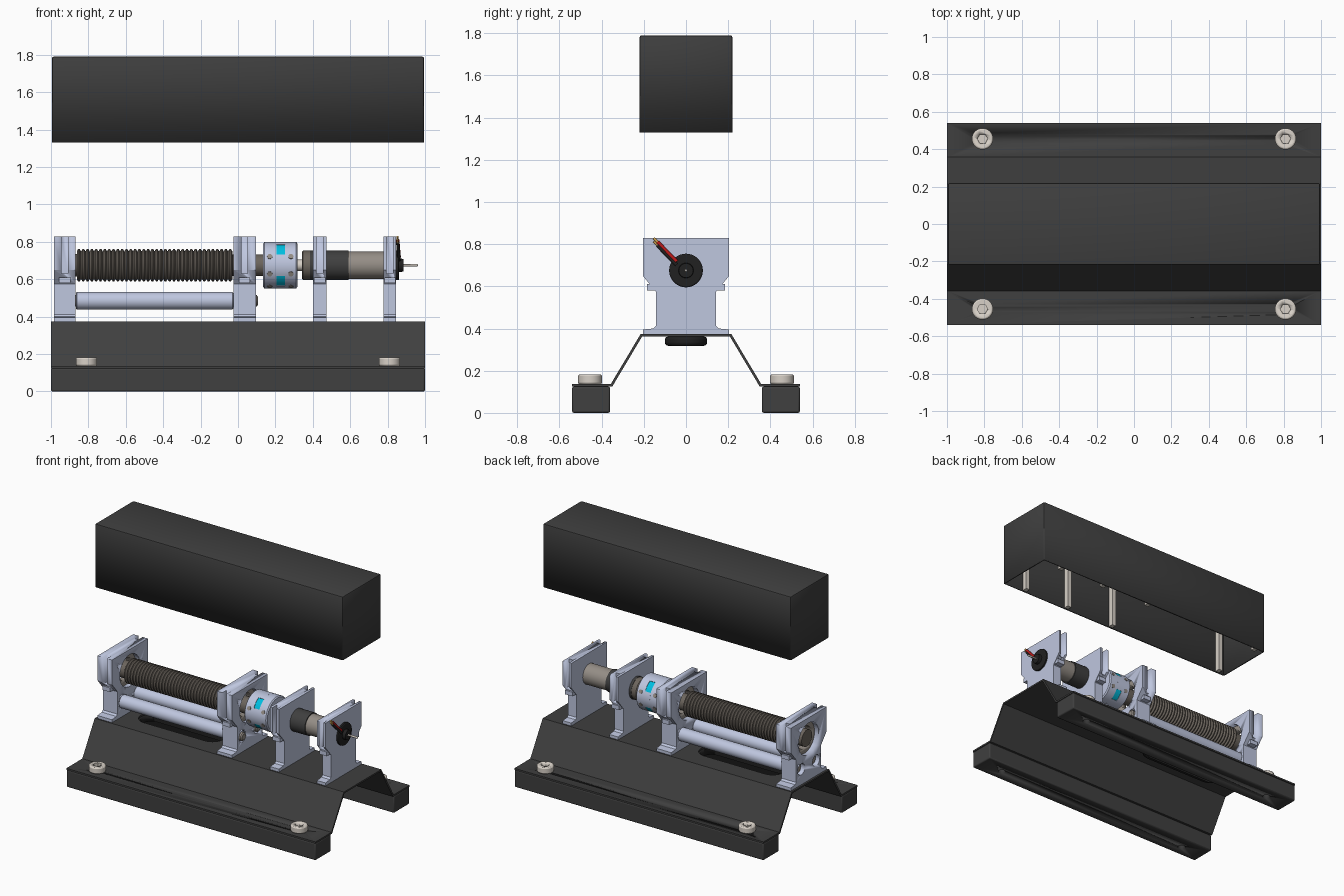
import bpy, bmesh, math
from mathutils import Vector

if "Cube" in bpy.data.objects:
    bpy.data.objects.remove(bpy.data.objects["Cube"])


def mat(name, r, g, b):
    m = bpy.data.materials.new(name)
    m.diffuse_color = (r, g, b, 1)
    m.use_nodes = True
    m.node_tree.nodes["Principled BSDF"].inputs["Base Color"].default_value = m.diffuse_color
    return m


DARK = mat("dark_paint", .05, .05, .05)
BLACK = mat("black_rubber", .015, .015, .015)
ALU = mat("pale_metal", .52, .57, .74)
BEIGE = mat("beige_steel", .68, .63, .57)
BROWN = mat("brown_steel", .15, .13, .11)
GREY = mat("warm_grey", .3, .27, .24)
CYAN = mat("cyan_rubber", 0, .52, .75)
RED = mat("red_wire", .5, .01, .01)
GOLD = mat("gold_tip", .6, .35, .08)
AX = 0.675  # height of the drive axis


def finish(name, bm, m, smooth=True):
    bmesh.ops.recalc_face_normals(bm, faces=bm.faces)
    me = bpy.data.meshes.new(name)
    bm.to_mesh(me)
    bm.free()
    ob = bpy.data.objects.new(name, me)
    bpy.context.collection.objects.link(ob)
    if m:
        me.materials.append(m)
    if smooth:
        bpy.ops.object.select_all(action='DESELECT')
        ob.select_set(True)
        bpy.context.view_layer.objects.active = ob
        bpy.ops.object.shade_smooth_by_angle(angle=math.radians(30))
    return ob


def prism(name, pts, axis, a, b, m=None):
    """Extrude a 2D outline along x (points are y,z) or z (points are x,y)."""
    bm = bmesh.new()
    put = (lambda p, t: (t, *p)) if axis == 'x' else (lambda p, t: (*p, t))
    lo, hi = ([bm.verts.new(put(p, t)) for p in pts] for t in (a, b))
    bm.faces.new(lo)
    bm.faces.new(hi)
    for i in range(len(pts)):
        j = (i + 1) % len(pts)
        bm.faces.new((lo[i], lo[j], hi[j], hi[i]))
    return finish(name, bm, m)


def box(name, x, y, z, m=None):
    return prism(name, [(x[0], y[0]), (x[1], y[0]), (x[1], y[1]), (x[0], y[1])], 'z', *z, m)


def arc(cx, cy, r, a0=0, a1=360, n=32):
    full = abs(a1 - a0) >= 360
    return [(cx + r * math.cos(t), cy + r * math.sin(t)) for t in
            (math.radians(a0 + (a1 - a0) * i / (n if full else n - 1)) for i in range(n))]


def lathe(name, prof, m, y=0, z=AX, n=32):
    """Turn an (x, radius) profile about an axis parallel to x."""
    bm = bmesh.new()
    rings = [[bm.verts.new((x, *p)) for p in arc(y, z, r, n=n)] for x, r in prof]
    for p, q in zip(rings, rings[1:]):
        for i in range(n):
            bm.faces.new((p[i], p[(i + 1) % n], q[(i + 1) % n], q[i]))
    bm.faces.new(rings[0])
    bm.faces.new(rings[-1])
    return finish(name, bm, m)


def rod(name, p, q, r, m, n=16):
    p, q = Vector(p), Vector(q)
    bm = bmesh.new()
    bmesh.ops.create_cone(bm, cap_ends=True, segments=n, radius1=r, radius2=r, depth=(q - p).length)
    ob = finish(name, bm, m)
    ob.location = (p + q) / 2
    ob.rotation_mode = 'QUATERNION'
    ob.rotation_quaternion = (q - p).to_track_quat('Z', 'Y')
    return ob


def cut(ob, *cutters):
    bpy.context.view_layer.update()
    for c in cutters:
        md = ob.modifiers.new("cut", 'BOOLEAN')
        md.operation, md.solver, md.object = 'DIFFERENCE', 'EXACT', c
        bpy.context.view_layer.objects.active = ob
        bpy.ops.object.modifier_apply(modifier=md.name)
        bpy.data.objects.remove(c)
    return ob


def bevel(ob, w, seg=2):
    md = ob.modifiers.new("bevel", 'BEVEL')
    md.width, md.segments, md.limit_method = w, seg, 'ANGLE'
    bpy.context.view_layer.objects.active = ob
    bpy.ops.object.modifier_apply(modifier=md.name)
    return ob


def oblong(x0, x1, r):
    return arc(x1 - r, 0, r, -90, 90, 16) + arc(x0 + r, 0, r, 90, 270, 16)


# Folded base sheet with a rubber-lined slot
half = [(.215, .374), (.357, .136), (.54, .136), (.54, .124), (.35, .124), (.208, .362)]
sheet = prism("base_sheet", half + [(-y, z) for y, z in reversed(half)], 'x', -1, 1, DARK)
holes = [prism("hole", arc(x, y, .03, n=20), 'z', .1, .2) for x in (-.81, .81) for y in (-.455, .455)]
cut(sheet, prism("slot", oblong(-.78, -.12, .085), 'z', .3, .5), *holes)
grommet = prism("slot_grommet", oblong(-.795, -.105, .1), 'z', .318, .362, BLACK)
bevel(grommet, .015, 3)
cut(grommet, prism("slot", oblong(-.765, -.135, .07), 'z', .2, .5))

# Foot bars and their screws
for s, side in ((-1, "front"), (1, "back")):
    y0, y1 = sorted((s * .36, s * .54))
    bar = bevel(box(side + "_foot_bar", (-1, 1), (y0, y1), (0, .124), DARK), .008)
    cut(bar, *[prism("hole", arc(x, s * .455, .026, n=20), 'z', -.1, .3) for x in (-.81, .81)])
    for x in (-.81, .81):
        head = bevel(prism("screw_head", arc(x, s * .455, .057), 'z', .136, .182, BEIGE), .008)
        cut(head, prism("socket", arc(x, s * .455, .028, n=6), 'z', .155, .3))
        rod("screw_shank", (x, s * .455, .03), (x, s * .455, .137), .025, BEIGE)

# Lifted cover, open below, with guide rails inside
bm = bmesh.new()
bmesh.ops.create_cube(bm, size=1)
for v in bm.verts:
    v.co = (v.co.x * 1.99, v.co.y * .44, 1.56 + v.co.z * .46)
bmesh.ops.delete(bm, geom=[f for f in bm.faces if f.normal.z < -.5], context='FACES_ONLY')
bmesh.ops.bevel(bm, geom=[e for e in bm.edges if not e.is_boundary], offset=.01,
                segments=2, profile=.5, affect='EDGES')
cover = finish("cover", bm, DARK)
sol = cover.modifiers.new("wall", 'SOLIDIFY')
sol.thickness, sol.offset = .012, -1
POSTS = ((-.985, -.868), (-.025, .095), (.402, .472), (.778, .846))
for a, b in POSTS:
    c = (a + b) / 2
    for y in ((-.209, -.172), (.172, .209)):
        box("cover_rail", (c - .016, c + .016), y, (1.332, 1.775), BEIGE)

# Support posts with slotted ears and wide feet
side = [(.205, .374), (.205, .395), (.155, .4), (.143, .412), (.143, .575), (.205, .65), (.205, .828)]
for i, (a, b) in enumerate(POSTS):
    c = (a + b) / 2
    post = prism("support_post", side + [(-y, z) for y, z in reversed(side)], 'x', a, b, ALU)
    cutters = [box("slot", (c - .017, c + .017), y, (.63, .9)) for y in ((-.3, -.155), (.155, .3))]
    if i < 2:
        cutters += [prism("bore", arc(0, AX, .115, n=40), 'x', a - .1, b + .1)]
        cutters += [prism("rod_hole", arc(y, .485, .04, n=24), 'x', a - .1, b + .1) for y in (-.085, .085)]
        # Bearing recessed in the bore
        ring = prism("bearing", arc(0, AX, .115, n=40), 'x', c - .025, c + .025, GREY)
        cut(ring, prism("bore", arc(0, AX, .08), 'x', c - .1, c + .1))
    cut(post, *cutters)
    # Clip at the foot of each ear slot
    for s in (-1, 1):
        y = sorted((s * .145, s * .185))
        box("ear_clip", (c - .03, c + .03), y, (.58, .61), ALU)

# Tie rods with end screws
for y in (-.085, .085):
    lathe("tie_rod", [(-.866, .042), (-.862, .047), (-.03, .047), (-.025, .042)], ALU, y, .485)
    lathe("tie_rod_end", [(-.96, .03), (-.866, .03)], GREY, y, .485, 20)
    lathe("tie_rod_screw", [(-.025, .03), (.1, .03), (.107, .022)], GREY, y, .485, 20)

# Threaded drive screw
N, X0, X1 = 36, -.862, -.03
pitch = (X1 - X0) / N
thread = [(-.97, .06), (X0, .06), (X0, .076)]
for i in range(N):
    x = X0 + i * pitch
    thread += [(x + .35 * pitch, .088), (x + .65 * pitch, .088), (x + pitch, .074)]
lathe("drive_screw", thread + [(X1, .058), (.14, .058)], BROWN)

# Jaw coupling: two hubs, interlocking jaws and a cyan insert
lathe("coupling_hub_left", [(.135, .117), (.142, .125), (.205, .125)], ALU, n=48)
lathe("coupling_hub_right", [(.25, .125), (.31, .125), (.317, .117)], ALU, n=48)
lathe("coupling_insert", [(.204, .122), (.251, .122)], CYAN, n=48)
for k in range(4):
    t = 90 * k
    prism("coupling_jaw", arc(0, AX, .125, t - 27, t + 27, 12) + arc(0, AX, .06, t + 27, t - 27, 6),
          'x', .204, .251, ALU)
for x in (.17, .283):
    for t in (158, 202, 338, 22, 245):
        d = Vector((0, math.cos(math.radians(t)), math.sin(math.radians(t))))
        p = Vector((x, 0, AX))
        rod("clamp_screw", p + d * .1, p + d * .127, .014, GREY)

# Motor, gearbox and rear encoder
lathe("motor_shaft", [(.31, .03), (.35, .03)], BEIGE)
lathe("gearbox_collar", [(.342, .072), (.348, .078), (.385, .078)], BROWN)
lathe("gearbox", [(.384, .08), (.592, .08)], DARK)
lathe("motor_body", [(.59, .073), (.85, .073)], GREY)
lathe("motor_end_cap", [(.845, .08), (.858, .08), (.862, .074), (.862, .036), (.885, .034)], BLACK)
lathe("motor_pin", [(.88, .007), (.955, .007), (.962, .004)], BEIGE, n=12)

# Motor leads running up to the post corner
for off, m, label in ((-.008, BLACK, "black"), (.007, RED, "red")):
    rod(label + "_lead", (.862, -.045, .71 + off), (.854, -.135, .803 + off), .009, m, 12)
    rod("lead_tip", (.854, -.135, .803 + off), (.852, -.153, .821 + off), .006, GOLD, 12)
